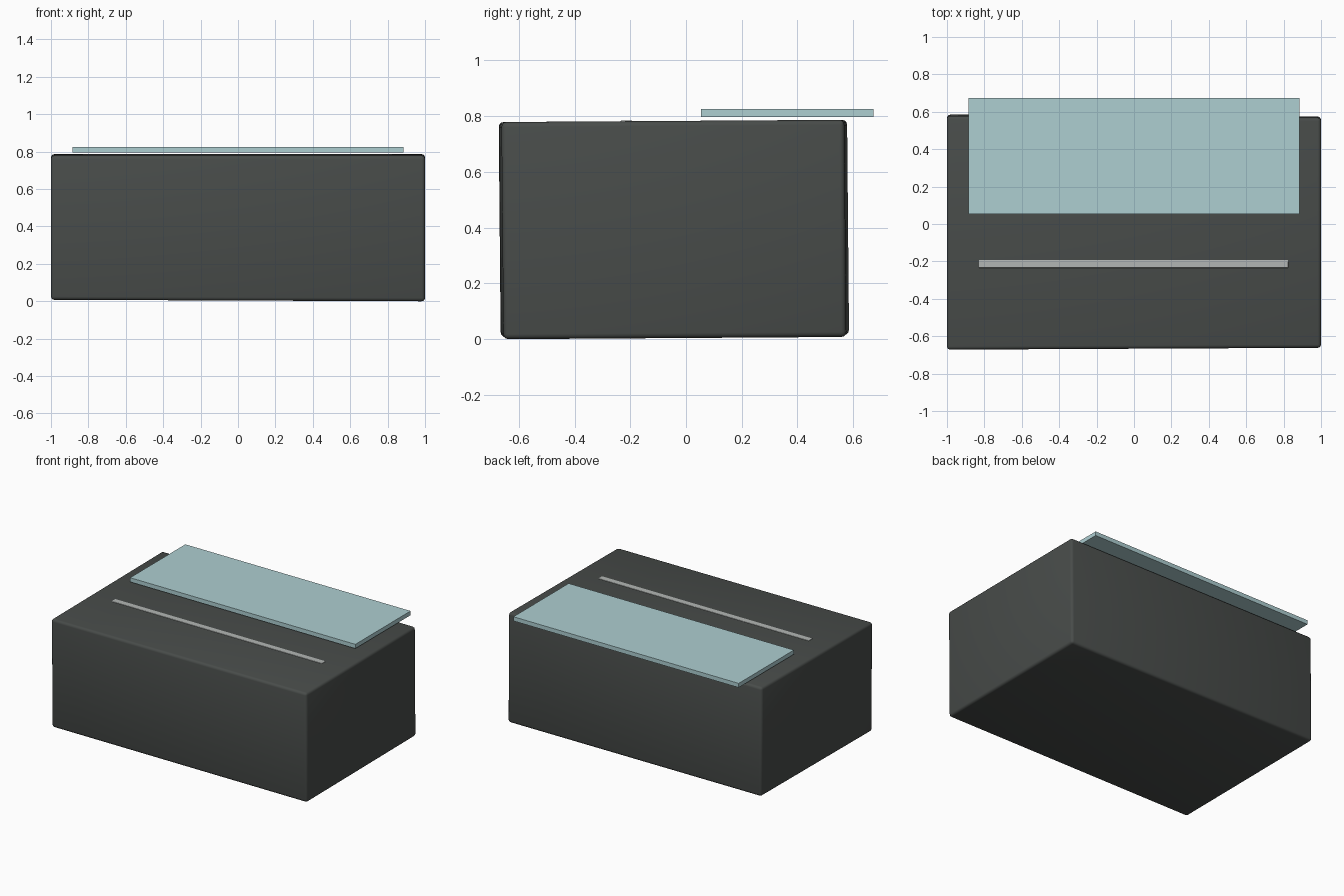
import bpy, bmesh

if "Cube" in bpy.data.objects:
    bpy.data.objects.remove(bpy.data.objects["Cube"])


def finish(obj, color, bevel, segments):
    mat = bpy.data.materials.new(obj.name + "_colour")
    mat.diffuse_color = (*color, 1)
    mat.use_nodes = True
    mat.node_tree.nodes["Principled BSDF"].inputs["Base Color"].default_value = mat.diffuse_color
    obj.data.materials.append(mat)
    if bevel:
        mod = obj.modifiers.new("rounded_edges", "BEVEL")
        mod.width = bevel
        mod.segments = segments


def box(name, x, y, z, color, bevel=0, segments=2):
    bm = bmesh.new()
    bmesh.ops.create_cube(bm, size=1)
    for v in bm.verts:
        v.co = [r[0] if c < 0 else r[1] for c, r in zip(v.co, (x, y, z))]
    mesh = bpy.data.meshes.new(name)
    bm.to_mesh(mesh)
    bm.free()
    obj = bpy.data.objects.new(name, mesh)
    bpy.context.collection.objects.link(obj)
    finish(obj, color, bevel, segments)
    return obj


# Main casing: a soft-edged block, very slightly tilted and tapered
body = box("casing", (-1, 1), (-0.66, 0.58), (0.008, 0.783),
           (0.065, 0.072, 0.068), 0.018, 3)
for v in body.data.vertices:
    x, y, z = v.co
    v.co.z += 0.0065 * y - 0.004 * x * (z < 0.4)
    v.co.y += -0.007 * (z > 0.4) - (0.005 * x if y > 0 else -0.005 * x)
for p in body.data.polygons:
    p.use_smooth = True

# Flat plate hovering over the rear of the top
box("rear_plate", (-0.885, 0.885), (0.053, 0.673), (0.796, 0.826),
    (0.42, 0.62, 0.64))

# Thin strip let into the top
box("top_strip", (-0.83, 0.825), (-0.235, -0.192), (0.755, 0.785),
    (0.45, 0.47, 0.46), 0.004)
